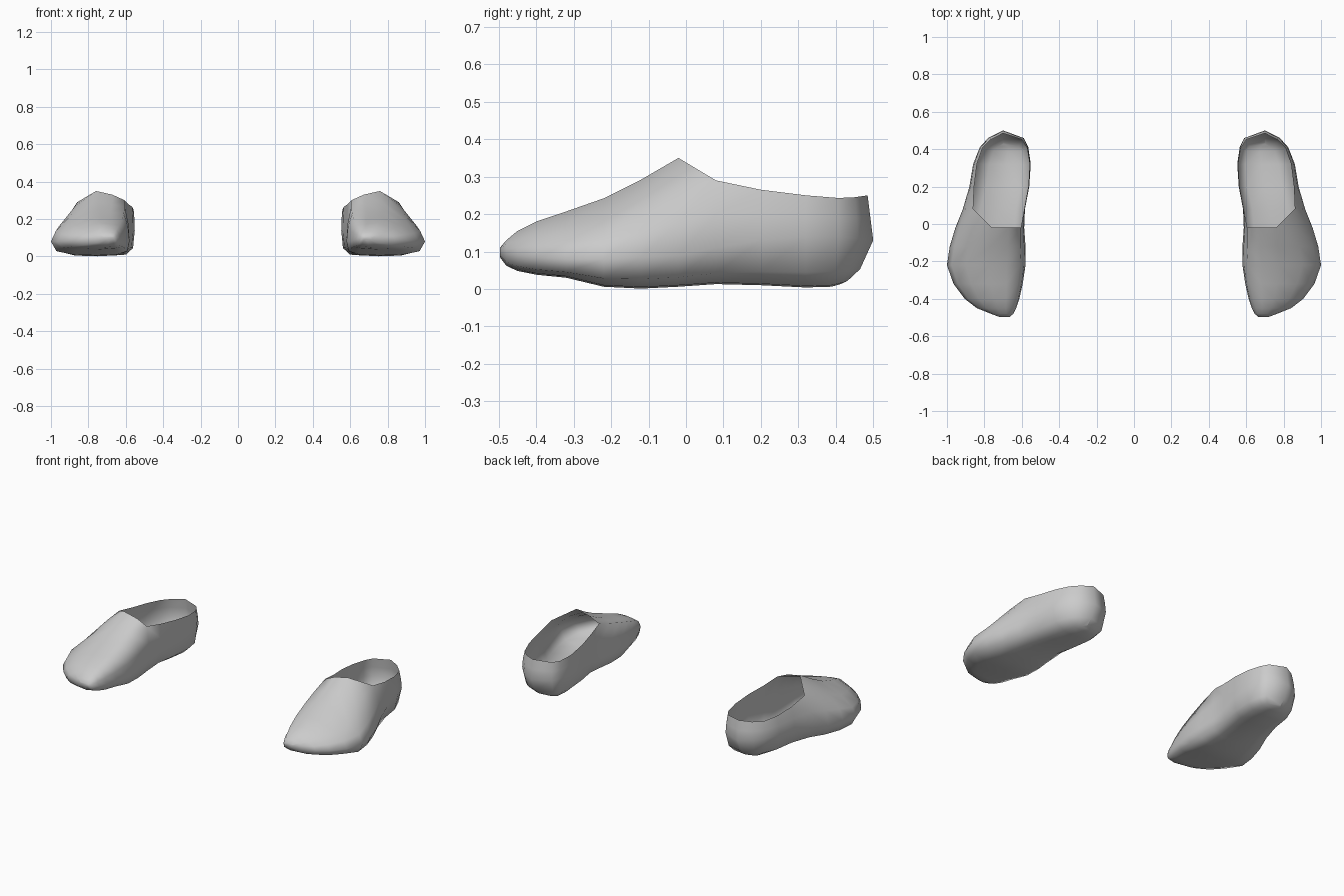
import bpy
import bmesh

cube = bpy.data.objects.get("Cube")
if cube:
    bpy.data.objects.remove(cube, do_unlink=True)

mat = bpy.data.materials.new("plain grey")
mat.use_nodes = True
GREY = (0.6, 0.6, 0.6, 1.0)
mat.diffuse_color = GREY
mat.node_tree.nodes["Principled BSDF"].inputs["Base Color"].default_value = GREY

# Closed forefoot sections, toe to instep:
# y, inner x, outer x, sole z, widest z, inner top x/z, outer top x/z, ridge z
FRONT = [
    (-0.497, .665, .72, .085, .10, .67, .108, .72, .108, .11),
    (-0.48, .645, .765, .062, .095, .66, .125, .75, .12, .13),
    (-0.45, .63, .84, .048, .09, .65, .145, .79, .13, .155),
    (-0.40, .613, .905, .038, .085, .635, .165, .83, .15, .18),
    (-0.32, .595, .965, .03, .08, .62, .195, .87, .168, .207),
    (-0.22, .58, 1.0, .006, .08, .61, .23, .90, .188, .242),
    (-0.12, .58, .985, .001, .085, .605, .265, .885, .23, .292),
    (-0.02, .587, .955, .006, .09, .605, .30, .87, .27, .35),
]
# Open sections around the foot opening, ending in the heel seam
BACK = [
    (.08, .583, .915, .013, .11, .587, .28, .86, .29),
    (.20, .56, .88, .01, .13, .565, .265, .855, .265),
    (.32, .552, .86, .004, .14, .558, .25, .84, .25),
    (.41, .565, .825, .006, .14, .572, .243, .81, .243),
    (.46, .59, .78, .012, .135, .60, .245, .765, .245),
    (.50, .70, .70, .02, .13, .70, .25, .70, .25),
]
HEEL_TUCK = {.41: .025, .46: .06, .50: .10}


def section(y, xi, xo, zb, zw, tix, tiz, tox, toz, rz=None):
    """Points from inner rim, under the sole, to outer rim, then the ridge."""
    w = xo - xi
    zl = zb + .3 * (zw - zb)
    pts = [
        (tix, tiz),
        ((xi + tix) / 2 - .25 * (tix - xi), (zw + tiz) / 2),
        (xi, zw),
        (xi + .03 * w, zl),
        (xi + .15 * w, zb + .006),
        (xi + .42 * w, zb),
        (xo - .28 * w, zb + .004),
        (xo - .07 * w, zl),
        (xo, zw),
        ((xo + tox) / 2 + .25 * (xo - tox), (zw + toz) / 2),
        (tox, toz),
    ]
    if rz is not None:
        span = tox - tix
        pts += [(tix + .58 * span, rz), (tix + .25 * span, tiz + .6 * (rz - tiz))]
    tuck = HEEL_TUCK.get(y, 0)
    out = []
    for x, z in pts:
        dy = tuck * (1 - z / .13) ** 2 if z < .13 else tuck * .15 * (z - .13) / .12
        out.append((x, y - dy, z))
    return out


def build_shoe(name, side):
    bm = bmesh.new()
    rings = [[bm.verts.new((side * x, y, z)) for x, y, z in section(*s)]
             for s in FRONT + BACK]
    nf = len(FRONT)
    for k, (a, b) in enumerate(zip(rings, rings[1:])):
        closed = k + 1 < nf
        n = len(a) if closed else 11
        for i in range(n if closed else n - 1):
            j = (i + 1) % n
            bm.faces.new((a[i], b[i], b[j], a[j]))
    # Toe cap and the slanted corner beside the opening
    bm.faces.new(rings[0])
    throat = rings[nf - 1]
    bm.faces.new((throat[10], rings[nf][10], throat[11]))
    bmesh.ops.remove_doubles(bm, verts=bm.verts, dist=.0005)
    bmesh.ops.recalc_face_normals(bm, faces=bm.faces)
    bm.normal_update()
    # Keep the sole facing down
    lowest = min(bm.faces, key=lambda f: f.calc_center_median().z)
    if lowest.normal.z > 0:
        bmesh.ops.reverse_faces(bm, faces=bm.faces)
    for f in bm.faces:
        f.smooth = True
    mesh = bpy.data.meshes.new(name)
    bm.to_mesh(mesh)
    bm.free()
    mesh.materials.append(mat)
    obj = bpy.data.objects.new(name, mesh)
    bpy.context.collection.objects.link(obj)


build_shoe("left_shoe", 1)
build_shoe("right_shoe", -1)
